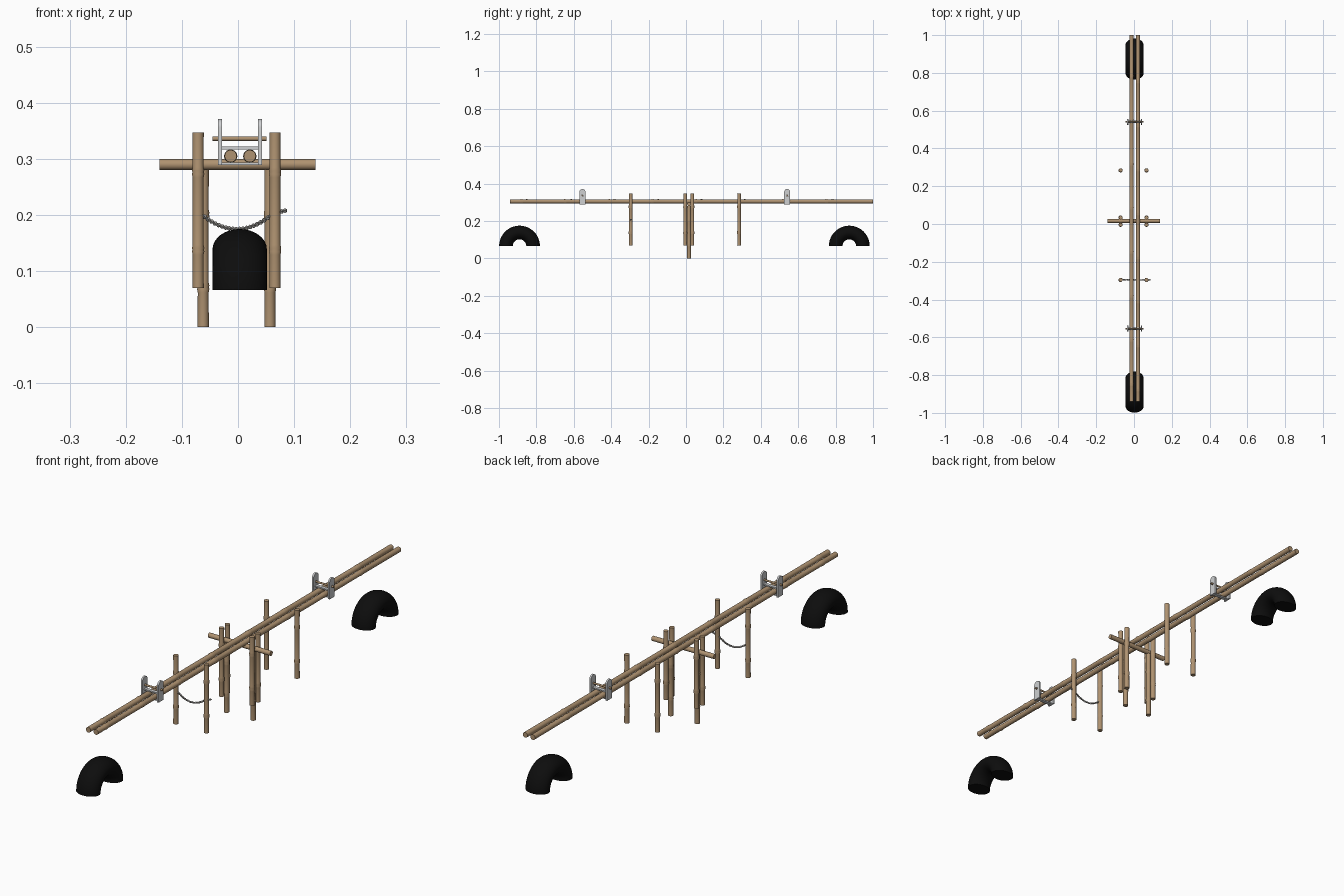
import bpy, bmesh, math
from mathutils import Vector, Matrix

if "Cube" in bpy.data.objects:
    bpy.data.objects.remove(bpy.data.objects["Cube"])


def material(name, rgb):
    m = bpy.data.materials.new(name)
    m.diffuse_color = (*rgb, 1)
    m.use_nodes = True
    m.node_tree.nodes["Principled BSDF"].inputs["Base Color"].default_value = m.diffuse_color
    return m


BAMBOO = material("bamboo_tan", (0.43, 0.29, 0.165))
STEEL = material("light_grey_metal", (0.62, 0.63, 0.64))
ROPE = material("rope_grey", (0.36, 0.35, 0.33))
BLACK = material("black_rubber", (0.004, 0.004, 0.004))


def finish(bm, name, mat, smooth=True):
    bmesh.ops.recalc_face_normals(bm, faces=bm.faces)
    me = bpy.data.meshes.new(name)
    bm.to_mesh(me)
    bm.free()
    ob = bpy.data.objects.new(name, me)
    bpy.context.collection.objects.link(ob)
    me.materials.append(mat)
    if smooth:
        bpy.ops.object.select_all(action='DESELECT')
        ob.select_set(True)
        bpy.context.view_layer.objects.active = ob
        bpy.ops.object.shade_smooth_by_angle(angle=math.radians(40))
    return ob


def skin(bm, rings):
    # join rings of points into a capped tube
    vs = [[bm.verts.new(p) for p in r] for r in rings]
    n = len(vs[0])
    for a, b in zip(vs, vs[1:]):
        for i in range(n):
            j = (i + 1) % n
            bm.faces.new((a[i], a[j], b[j], b[i]))
    bm.faces.new(vs[0])
    bm.faces.new(vs[-1])


def bamboo(name, start, end, r, nodes=(), sides=20):
    # turned cane with slim swollen joints at given distances from the start
    start, end = Vector(start), Vector(end)
    length = (end - start).length
    prof = [(0, r)]
    for d in nodes:
        prof += [(d - 0.008, r * 0.97), (d - 0.002, r * 1.1), (d + 0.001, r * 1.02),
                 (d + 0.004, r * 1.1), (d + 0.010, r * 0.97)]
    prof.append((length, r))
    q = (end - start).to_track_quat('Z', 'Y')
    rings = []
    for d, rad in prof:
        rings.append([start + q @ Vector((rad * math.cos(t), rad * math.sin(t), d))
                      for t in (2 * math.pi * i / sides for i in range(sides))])
    bm = bmesh.new()
    skin(bm, rings)
    return finish(bm, name, BAMBOO)


# two long rails
for x, off, side in ((-0.013, 0.09, "left"), (0.021, 0.06, "right")):
    nodes = [off + 0.233 * i for i in range(8)]
    bamboo("rail_" + side, (x, -0.94, 0.305), (x, 1.0, 0.305), 0.0108, nodes)

# upright posts in pairs
for y, label in ((-0.296, "front"), (-0.004, "middle_front"),
                 (0.034, "middle_back"), (0.284, "back")):
    for x, side in ((-0.071, "left"), (0.066, "right")):
        bamboo(f"post_{label}_{side}", (x, y, 0.07), (x, y, 0.347), 0.01, (0.067, 0.205))

# central supports and the crossbeam resting on them
for x, side in ((-0.062, "left"), (0.057, "right")):
    bamboo("support_" + side, (x, 0.016, 0), (x, 0.016, 0.281), 0.01, (0.07, 0.2))
bamboo("crossbeam", (-0.14, 0.016, 0.29), (0.138, 0.016, 0.29), 0.0097)


def box(bm, x0, x1, y0, y1, z0, z1):
    m = Matrix.Translation(((x0 + x1) / 2, (y0 + y1) / 2, (z0 + z1) / 2)) @ \
        Matrix.Diagonal((x1 - x0, y1 - y0, z1 - z0, 1))
    bmesh.ops.create_cube(bm, size=1, matrix=m)


def side_plate(bm, x, y):
    # round-topped plate with a through hole for the pin
    w, top, bottom, hz, hr, t = 0.016, 0.371, 0.289, 0.336, 0.0048, 0.0072
    n = 32
    outer, inner = [], []
    for i in range(n):
        a = 2 * math.pi * i / n + math.pi / n
        c, s = math.cos(a), math.sin(a)
        if s > 0:
            outer.append((w * c, top - w + w * s))
        else:
            k = min(w / max(abs(c), 1e-6), (hz - bottom) / max(-s, 1e-6))
            outer.append((k * c, hz + k * s))
        inner.append((hr * c, hz + hr * s))
    # pull the two bottom corners square
    for sx in (-1, 1):
        k = min(range(n), key=lambda i: (outer[i][0] - sx * w) ** 2 + (outer[i][1] - bottom) ** 2)
        outer[k] = (sx * w, bottom)
    loops = [[bm.verts.new((px, y + p[0], p[1])) for p in ring]
             for px, ring in ((x, outer), (x + t, outer), (x + t, inner), (x, inner))]
    for k in range(4):
        a, b = loops[k], loops[(k + 1) % 4]
        for i in range(n):
            j = (i + 1) % n
            bm.faces.new((a[i], a[j], b[j], b[i]))


# metal rail brackets with a cane pin through each
for y, label in ((-0.554, "front"), (0.541, "back")):
    bm = bmesh.new()
    side_plate(bm, -0.036, y)
    side_plate(bm, 0.036, y)
    for z in (0.289, 0.317):
        box(bm, -0.03, 0.038, y - 0.007, y + 0.007, z, z + 0.005)
    finish(bm, "bracket_" + label, STEEL)
    bamboo("bracket_pin_" + label, (-0.045, y, 0.336), (0.051, y, 0.336), 0.0038, sides=14)


# sagging rope of two twisted strands, with a loose end past the right post
def rope_point(x):
    u = (x + 0.002) / 0.065
    if abs(u) < 1:
        return Vector((x, -0.296, 0.175 + 0.028 * u * u))
    return Vector((x, -0.296, 0.203 + 0.005 * min(1, (abs(u) - 1) * 3)))


for strand in range(2):
    bm = bmesh.new()
    rings, steps = [], 150
    for k in range(steps + 1):
        x = -0.075 + 0.162 * k / steps
        c = rope_point(x)
        tan = (rope_point(x + 0.001) - rope_point(x - 0.001)).normalized()
        side = Vector((0, 1, 0))
        up = tan.cross(side)
        a = 2 * math.pi * 13 * k / steps + math.pi * strand
        c = c + 0.0019 * (math.cos(a) * side + math.sin(a) * up)
        rings.append([c + 0.0022 * (math.cos(t) * side + math.sin(t) * up)
                      for t in (math.pi * i / 4 for i in range(8))])
    skin(bm, rings)
    finish(bm, f"rope_strand_{strand + 1}", ROPE)

# black arched tunnels: half rings with an oval section
for y, label in ((-0.89, "front"), (0.873, "back")):
    bm = bmesh.new()
    rings = []
    for k in range(33):
        a = math.pi * k / 32
        ring = []
        for i in range(32):
            t = 2 * math.pi * i / 32
            r = 0.0725 + 0.0365 * math.cos(t)
            ring.append((0.003 + 0.0485 * math.sin(t), y + r * math.cos(a), 0.066 + r * math.sin(a)))
        rings.append(ring)
    skin(bm, rings)
    finish(bm, "arch_" + label, BLACK)
